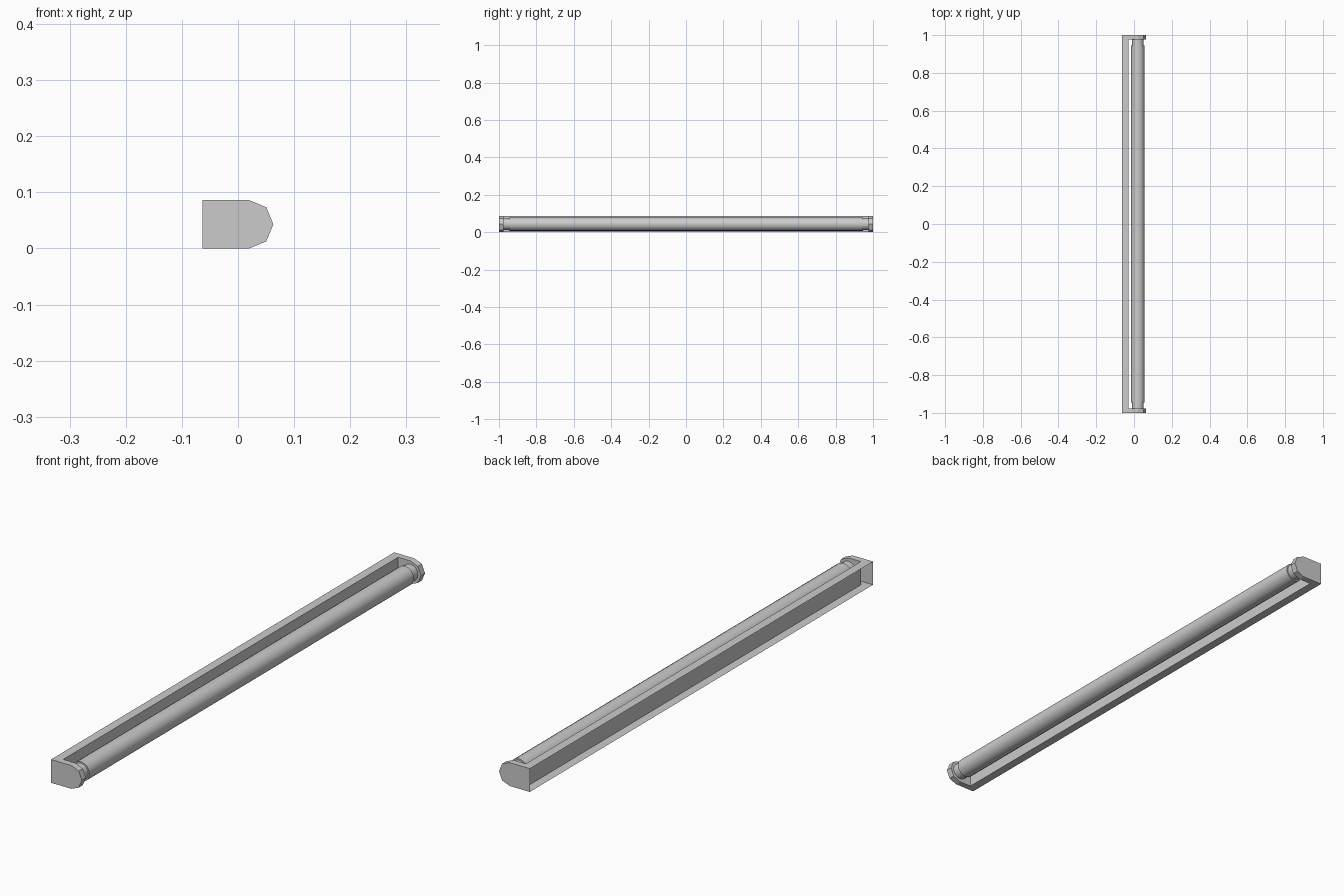
import bpy, bmesh, math

if "Cube" in bpy.data.objects:
    bpy.data.objects.remove(bpy.data.objects["Cube"])

L, IN = 1.0, 0.976            # outer and inner end of the end brackets
BACK, WALL = -0.063, -0.030   # open back and front wall of the channel
CX, CZ, R = 0.020, 0.043, 0.043


def new_object(name, bm):
    bmesh.ops.remove_doubles(bm, verts=bm.verts, dist=1e-5)
    bmesh.ops.recalc_face_normals(bm, faces=bm.faces)
    me = bpy.data.meshes.new(name)
    bm.to_mesh(me)
    bm.free()
    ob = bpy.data.objects.new(name, me)
    bpy.context.collection.objects.link(ob)
    return ob


def face(bm, pts):
    bm.faces.new([bm.verts.new(p) for p in pts])


# Rounded nose shared by both end brackets
nose = [(CX + R * math.cos(a), CZ + R * math.sin(a))
        for a in (math.radians(d) for d in range(-90, 91, 45))]


def end_bracket(bm, s):
    y0, y1 = s * IN, s * L
    outer = [(BACK, 0)] + nose + [(BACK, 2 * R)]
    inner = [(WALL, 0)] + nose + [(WALL, 2 * R)]
    face(bm, [(x, y1, z) for x, z in outer])
    face(bm, [(x, y0, z) for x, z in inner])
    rim = [(WALL, 0)] + nose + [(WALL, 2 * R)]
    for (xa, za), (xb, zb) in zip(rim, rim[1:]):
        face(bm, [(xa, y0, za), (xb, y0, zb), (xb, y1, zb), (xa, y1, za)])
    for z in (0, 2 * R):
        face(bm, [(BACK, y0, z), (WALL, y0, z), (WALL, y1, z), (BACK, y1, z)])


# Housing: channel open at the back, with hollow end brackets
bm = bmesh.new()
for z in (0, 2 * R):
    face(bm, [(BACK, -IN, z), (WALL, -IN, z), (WALL, IN, z), (BACK, IN, z)])
face(bm, [(WALL, -IN, 0), (WALL, IN, 0), (WALL, IN, 2 * R), (WALL, -IN, 2 * R)])
for s in (-1, 1):
    end_bracket(bm, s)
new_object("housing", bm)

# Tube with stepped end collars, lathed along y
half = [(0.036, 0.945), (0.031, 0.945), (0.031, IN)]
profile = [(r, -y) for r, y in reversed(half)] + half
N = 16
bm = bmesh.new()
for (ra, ya), (rb, yb) in zip(profile, profile[1:]):
    for i in range(N):
        a, b = 2 * math.pi * i / N, 2 * math.pi * (i + 1) / N
        face(bm, [(CX + r * math.cos(t), y, CZ + r * math.sin(t))
                  for r, y, t in ((ra, ya, a), (ra, ya, b), (rb, yb, b), (rb, yb, a))])
tube = new_object("tube", bm)
bpy.context.view_layer.objects.active = tube
tube.select_set(True)
bpy.ops.object.shade_smooth_by_angle(angle=math.radians(40))
